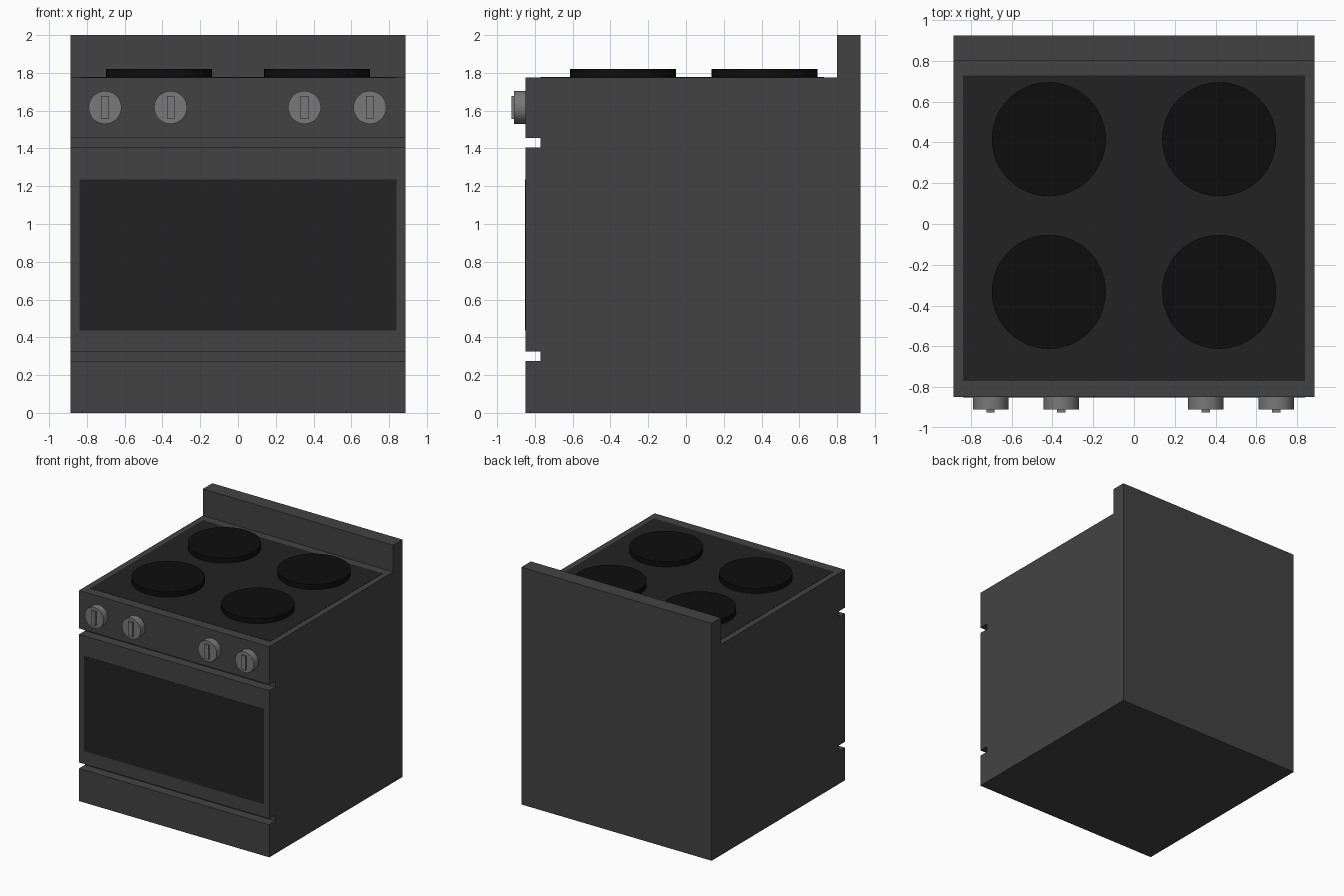
import bpy, bmesh
from math import pi, radians

if "Cube" in bpy.data.objects:
    bpy.data.objects.remove(bpy.data.objects["Cube"])


def material(name, v):
    m = bpy.data.materials.new(name)
    m.diffuse_color = (v, v, v, 1)
    m.use_nodes = True
    m.node_tree.nodes["Principled BSDF"].inputs["Base Color"].default_value = m.diffuse_color
    return m


BODY = material("dark_enamel", 0.055)
GLASS = material("black_glass", 0.016)
PLATE = material("burner_black", 0.004)
METAL = material("knob_grey", 0.19)


def box(name, lo, hi, mat):
    centre = [(a + b) / 2 for a, b in zip(lo, hi)]
    bpy.ops.mesh.primitive_cube_add(size=1, location=centre)
    ob = bpy.context.object
    ob.scale = [b - a for a, b in zip(lo, hi)]
    bpy.ops.object.transform_apply(location=False, rotation=False, scale=True)
    ob.name = name
    ob.data.materials.append(mat)
    return ob


def disc(name, loc, radius, depth, mat, rot=(0, 0, 0)):
    bpy.ops.mesh.primitive_cylinder_add(vertices=48, radius=radius, depth=depth,
                                        location=loc, rotation=rot)
    ob = bpy.context.object
    ob.name = name
    ob.data.materials.append(mat)
    bpy.ops.object.shade_smooth_by_angle(angle=radians(35))
    return ob


# Body: side profile (y, z) with door grooves and backsplash, extruded across x
W, FRONT, GROOVE, BACK, TOP = 0.887, -0.85, -0.77, 0.925, 1.775
profile = [(FRONT, 0), (FRONT, 0.275), (GROOVE, 0.275), (GROOVE, 0.325),
           (FRONT, 0.325), (FRONT, 1.405), (GROOVE, 1.405), (GROOVE, 1.455),
           (FRONT, 1.455), (FRONT, TOP), (0.80, TOP), (0.80, 2), (BACK, 2), (BACK, 0)]
bm = bmesh.new()
face = bm.faces.new([bm.verts.new((-W, y, z)) for y, z in profile])
ext = bmesh.ops.extrude_face_region(bm, geom=[face])
bmesh.ops.translate(bm, vec=(2 * W, 0, 0),
                    verts=[g for g in ext["geom"] if isinstance(g, bmesh.types.BMVert)])
bmesh.ops.recalc_face_normals(bm, faces=bm.faces)
mesh = bpy.data.meshes.new("stove_body")
bm.to_mesh(mesh)
bm.free()
mesh.materials.append(BODY)
bpy.context.collection.objects.link(bpy.data.objects.new("stove_body", mesh))

# Flush glass panels on the door and cooktop
box("oven_window", (-0.838, FRONT - 0.002, 0.435), (0.838, FRONT + 0.01, 1.235), GLASS)
box("cooktop_glass", (-0.838, -0.77, TOP - 0.01), (0.838, 0.73, TOP + 0.002), GLASS)

# Four hot plates
for x in (-0.418, 0.418):
    for y in (-0.333, 0.416):
        disc("burner", (x, y, TOP + 0.0225), 0.28, 0.045, PLATE)

# Control knobs with raised grips
for x in (-0.704, -0.357, 0.352, 0.698):
    disc("knob", (x, -0.88, 1.617), 0.087, 0.06, METAL, (pi / 2, 0, 0))
    box("knob_grip", (x - 0.02, -0.925, 1.557), (x + 0.02, -0.90, 1.677), METAL)
